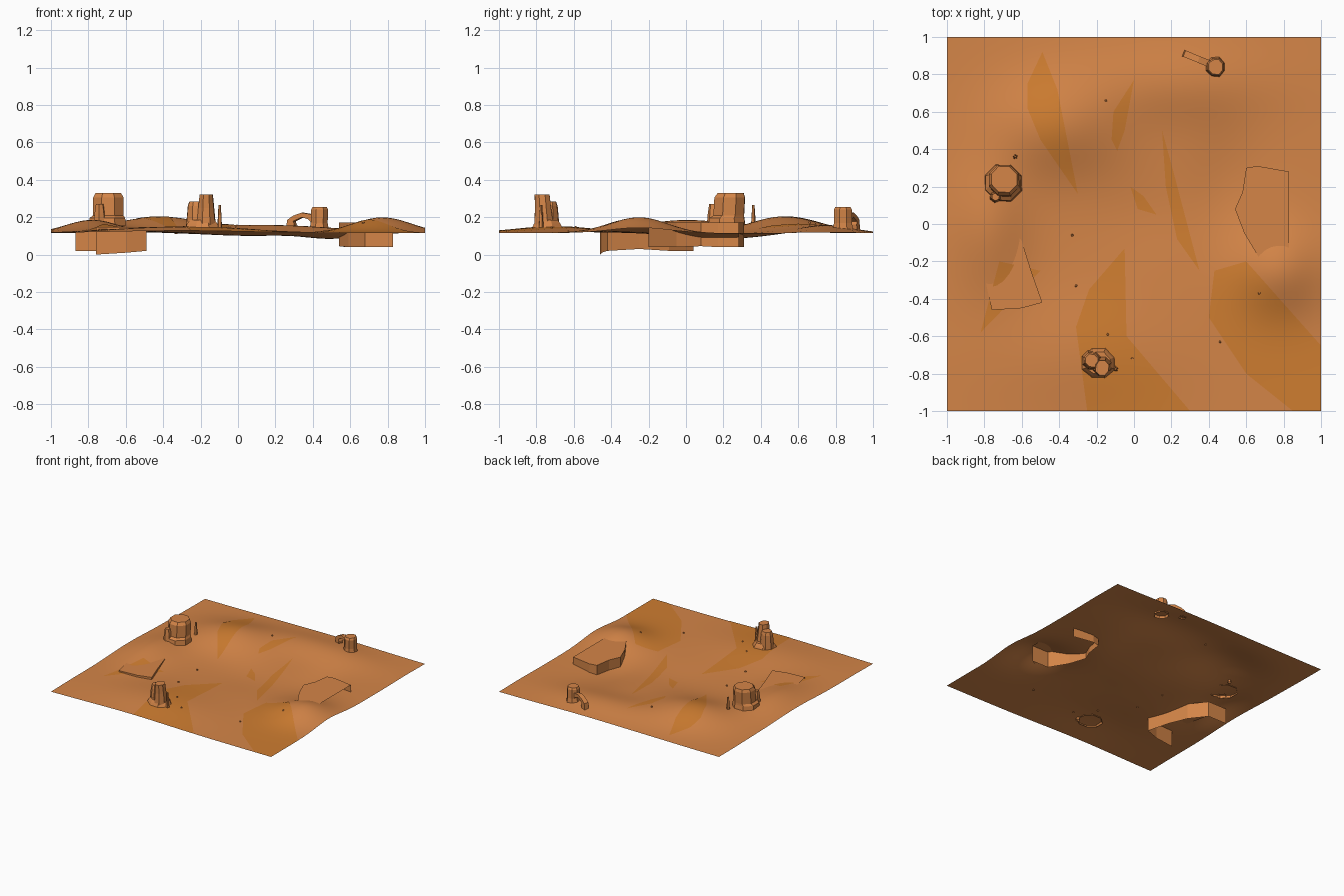
import bpy, bmesh, math, random
from mathutils import Vector

if "Cube" in bpy.data.objects:
    bpy.data.objects.remove(bpy.data.objects["Cube"])

random.seed(4)


def material(name, col):
    m = bpy.data.materials.new(name)
    m.diffuse_color = (*col, 1)
    m.use_nodes = True
    m.node_tree.nodes["Principled BSDF"].inputs["Base Color"].default_value = m.diffuse_color
    return m


ROCK = material("red_rock", (0.66, 0.235, 0.064))
SAND = material("pale_sand", (0.62, 0.205, 0.03))

# Rolling ground: x, y, height, spread x, spread y
BUMPS = [(-0.42, 0.52, 0.085, 0.33, 0.25), (-0.78, 0.0, 0.07, 0.2, 0.35),
         (0.77, -0.25, 0.085, 0.22, 0.22), (0.5, 0.2, -0.03, 0.2, 0.3),
         (0.2, 0.75, 0.042, 0.5, 0.2), (-0.3, -0.7, 0.035, 0.5, 0.3),
         (0.05, 0.05, -0.015, 0.3, 0.25)]


def ground(x, y):
    return 0.115 + sum(h * math.exp(-((x - a) / s) ** 2 - ((y - b) / t) ** 2)
                       for a, b, h, s, t in BUMPS)


def finish(name, bm, mat=ROCK, smooth=False):
    me = bpy.data.meshes.new(name)
    bm.to_mesh(me)
    bm.free()
    me.materials.append(mat)
    for p in me.polygons:
        p.use_smooth = smooth
    ob = bpy.data.objects.new(name, me)
    bpy.context.collection.objects.link(ob)
    return ob


def terrain_mesh(lift=0.0):
    bm = bmesh.new()
    bmesh.ops.create_grid(bm, x_segments=60, y_segments=60, size=1)
    for v in bm.verts:
        v.co.z = ground(v.co.x, v.co.y) + lift
    return bm


def patch(name, pts):
    """Sheet of sand cut from the ground by a convex outline."""
    bm = terrain_mesh(0.002)
    mid = sum((Vector((*p, 0)) for p in pts), Vector()) / len(pts)
    for p, q in zip(pts, pts[1:] + pts[:1]):
        a, b = Vector((*p, 0)), Vector((*q, 0))
        n = Vector((b.y - a.y, a.x - b.x, 0))
        if n.dot(mid - a) > 0:
            n = -n
        bmesh.ops.bisect_plane(bm, geom=bm.verts[:] + bm.edges[:] + bm.faces[:],
                               plane_co=a, plane_no=n, clear_outer=True)
    finish(name, bm, SAND, True)


def rock(name, rings, sides=8, jitter=0.06, turn=0.39):
    """Faceted tower from rings (x, y, z, rx, ry), open underneath."""
    bm = bmesh.new()
    scale = [1 + random.uniform(-jitter, jitter) for _ in range(sides)]
    loops = []
    for x, y, z, rx, ry in rings:
        loops.append([bm.verts.new((x + rx * s * math.cos(turn + i * math.tau / sides),
                                    y + ry * s * math.sin(turn + i * math.tau / sides), z))
                      for i, s in enumerate(scale)])
    for lo, hi in zip(loops, loops[1:]):
        for i in range(sides):
            j = (i + 1) % sides
            bm.faces.new((lo[i], lo[j], hi[j], hi[i]))
    bm.faces.new(loops[-1])
    return finish(name, bm)


def cliff(name, pts, top):
    """Wall along a bent path (x, y, base z) with a flat top."""
    bm = bmesh.new()
    low = [bm.verts.new(p) for p in pts]
    high = [bm.verts.new((x, y, top)) for x, y, z in pts]
    for i in range(len(pts) - 1):
        bm.faces.new((low[i], low[i + 1], high[i + 1], high[i]))
    bm.faces.new(high)
    bmesh.ops.recalc_face_normals(bm, faces=bm.faces[:])
    finish(name, bm)


# Ground and sand drifts
finish("ground", terrain_mesh(), ROCK, True)
drifts = [
    [(-.49, .92), (-.41, .72), (-.30, .16), (-.5, .45), (-.57, .62), (-.57, .75)],
    [(0, .77), (-.05, .5), (-.09, .39), (-.12, .45), (-.11, .6)],
    [(.15, .5), (.2, .32), (.35, -.25), (.23, -.08), (.17, .2)],
    [(-.02, .2), (.05, .15), (.12, .05), (.02, .08)],
    [(-.05, -.13), (-.24, -.35), (-.31, -.55), (-.04, -.6)],
    [(-.31, -.55), (-.04, -.6), (.3, -1), (-.25, -1)],
    [(.4, -.5), (.43, -.25), (.6, -.2), (1, -.65), (1, -1), (.85, -1), (.6, -.8)],
    [(-.82, -.58), (-.72, -.2), (-.5, -.25)],
]
for i, d in enumerate(drifts):
    patch(f"sand_drift_{i + 1}", d)

# Cliff steps
cliff("cliff_right", [(.83, -.2, .04), (.68, -.2, .04), (.59, -.05, .04), (.54, .08, .045),
                      (.58, .17, .04), (.6, .3, .04), (.66, .31, .04), (.83, .28, .04)], 0.172)
cliff("cliff_left", [(-.87, .04, .02), (-.7, .04, .02), (-.6, -.09, .02), (-.55, -.25, .03),
                     (-.49, -.42, .02), (-.6, -.45, .01), (-.76, -.46, 0)], 0.148)

# Large butte with a side rock
rock("large_butte", [(-.7, .22, .155, .107, .107), (-.7, .22, .195, .103, .1),
                     (-.695, .23, .21, .088, .088), (-.695, .235, .305, .088, .088),
                     (-.695, .24, .328, .075, .075)], jitter=.03)
rock("butte_side_rock", [(-.74, .145, .16, .035, .035), (-.74, .145, .22, .03, .03),
                         (-.74, .145, .27, .022, .022)], 6)

# Split butte with two peaks
rock("split_butte_base", [(-.19, -.745, .135, .1, .09), (-.19, -.745, .165, .085, .075),
                          (-.19, -.745, .185, .07, .062)])
rock("split_butte_tall_peak", [(-.17, -.76, .15, .055, .055), (-.17, -.765, .25, .045, .045),
                               (-.17, -.77, .32, .038, .042)])
rock("split_butte_low_peak", [(-.225, -.73, .15, .055, .055), (-.225, -.73, .26, .045, .045),
                              (-.225, -.73, .285, .036, .036)])

# Thin spires
for i, (x, y, top, r) in enumerate([(-.098, -.775, .265, .011), (-.635, .36, .265, .011)]):
    z = ground(x, y)
    rock(f"thin_spire_{i + 1}", [(x, y, z - .02, r * 1.3, r * 1.3), (x, y, z + .04, r, r),
                                 (x, y, top, r * .6, r * .6)], 5)

# Arch with its pillar
rock("arch_pillar", [(.435, .84, .125, .058, .058), (.435, .84, .17, .05, .05),
                     (.437, .84, .24, .05, .05), (.437, .84, .255, .042, .042)])
bm = bmesh.new()
start, end = Vector((.272, .91, 0)), Vector((.42, .85, 0))
side = Vector((-(end.y - start.y), end.x - start.x, 0)).normalized() * .018
sections = []
for t, hi, lo in [(-.06, .13, .13), (-.02, .185, .16), (.2, .208, .178),
                  (.5, .224, .2), (.75, .218, .188), (1, .21, .15)]:
    p, inner = start.lerp(end, t), start.lerp(end, t + (.26 if t < 0 else 0))
    sections.append([bm.verts.new(q + s + Vector((0, 0, z)))
                     for q, s, z in [(p, -side, hi), (p, side, hi),
                                     (inner, side, lo), (inner, -side, lo)]])
for a, b in zip(sections, sections[1:]):
    for i in range(4):
        j = (i + 1) % 4
        bm.faces.new((a[i], a[j], b[j], b[i]))
bmesh.ops.recalc_face_normals(bm, faces=bm.faces[:])
finish("arch_span", bm)

# Scattered pebbles
for i, (x, y) in enumerate([(-.15, .66), (-.31, -.33), (-.14, -.59), (.46, -.63),
                            (.67, -.37), (-.01, -.72), (-.33, -.06)]):
    z = ground(x, y)
    rock(f"pebble_{i + 1}", [(x, y, z - .004, .008, .008), (x, y, z + .009, .005, .005)], 5)
